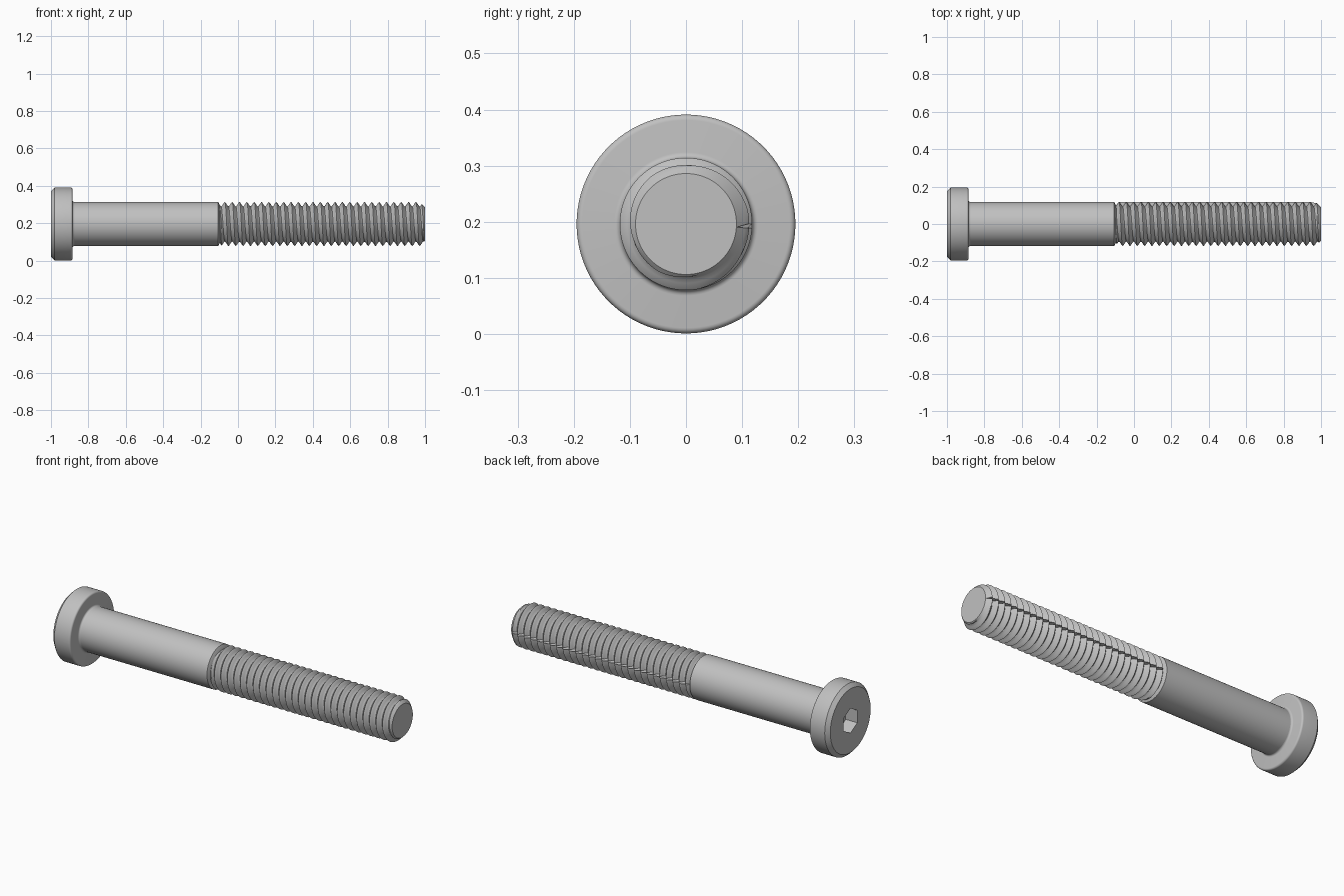
import bpy, bmesh
from math import pi, cos, sin, radians

cube = bpy.data.objects.get("Cube")
if cube:
    bpy.data.objects.remove(cube, do_unlink=True)

AXIS_Z = 0.196                 # height of the bolt axis
SEGS = 96                      # sides of every round part
SHANK_R, ROOT_R, TIP_R = 0.118, 0.094, 0.09
UNDER_X, THREAD_X, END_X = -0.885, -0.1, 1.0
PITCH = 0.0393
HEX_FLAT = 0.059               # half the width across the socket flats

steel = bpy.data.materials.new("grey steel")
steel.use_nodes = True
colour = (0.53, 0.53, 0.53, 1)
steel.diffuse_color = colour
steel.node_tree.nodes["Principled BSDF"].inputs["Base Color"].default_value = colour


def ring_surface(name, points_at):
    """Skin around the x axis; points_at(angle) lists (x, radius) along it."""
    bm = bmesh.new()
    rows = []
    for i in range(SEGS):
        a = 2 * pi * i / SEGS
        rows.append([bm.verts.new((x, r * cos(a), AXIS_Z + r * sin(a)))
                     for x, r in points_at(a)])
    for i, row in enumerate(rows):
        nxt = rows[(i + 1) % SEGS]
        for j in range(len(row) - 1):
            bm.faces.new((row[j], row[j + 1], nxt[j + 1], nxt[j]))
    bmesh.ops.remove_doubles(bm, verts=bm.verts, dist=1e-5)
    bmesh.ops.dissolve_degenerate(bm, edges=bm.edges, dist=1e-5)
    bmesh.ops.recalc_face_normals(bm, faces=bm.faces)
    mesh = bpy.data.meshes.new(name)
    bm.to_mesh(mesh)
    bm.free()
    mesh.materials.append(steel)
    obj = bpy.data.objects.new(name, mesh)
    bpy.context.collection.objects.link(obj)
    bpy.ops.object.select_all(action='DESELECT')
    obj.select_set(True)
    bpy.context.view_layer.objects.active = obj
    bpy.ops.object.shade_smooth_by_angle(angle=radians(30))
    return obj


def arc(cx, cr, radius, start, end, steps=5):
    """Rounded corner of a profile, angles in degrees."""
    return [(cx + radius * cos(t), cr + radius * sin(t))
            for t in (radians(start + (end - start) * k / steps)
                      for k in range(steps + 1))]


# Head: hex socket, chamfered face, rounded rim and fillet under the head
def head_profile(a):
    hex_r = HEX_FLAT / cos(a % (pi / 3) - pi / 6)
    return ([(-0.93, 0), (-0.93, hex_r), (-1, hex_r), (-1, 0.175), (-0.98, 0.195)]
            + arc(UNDER_X - 0.01, 0.185, 0.01, 90, 0)
            + arc(UNDER_X + 0.01, SHANK_R + 0.01, 0.01, 180, 270))


# The socket has a corner pointing straight up
ring_surface("head", lambda a: head_profile(a + pi / 6))

# Plain shank with a bevelled end
ring_surface("shank", lambda a: [(UNDER_X + 0.01, SHANK_R), (THREAD_X - 0.006, SHANK_R),
                                 (THREAD_X + 0.006, ROOT_R), (THREAD_X + 0.006, 0)])


# Thread: a right-handed V ridge, tapered at the tip
def thread_profile(a):
    shift = a / (2 * pi)
    steps = 8
    turns = int((END_X - THREAD_X) / PITCH) + 2
    points = [(THREAD_X, 0)]
    for k in range(-steps, turns * steps + 1):
        x = THREAD_X + PITCH * (k / steps + shift)
        x = min(max(x, THREAD_X), END_X)
        phase = ((x - THREAD_X) / PITCH - shift) % 1
        height = 1 - abs(2 * phase - 1)          # 0 at the root, 1 at the crest
        height = min(max((height - 0.125) / 0.8, 0), 1)
        r = ROOT_R + (SHANK_R - ROOT_R) * height
        r = min(r, TIP_R + (END_X - x), ROOT_R + 2 * (x - THREAD_X))
        points.append((x, r))
    return points + [(END_X, 0)]


ring_surface("thread", thread_profile)
